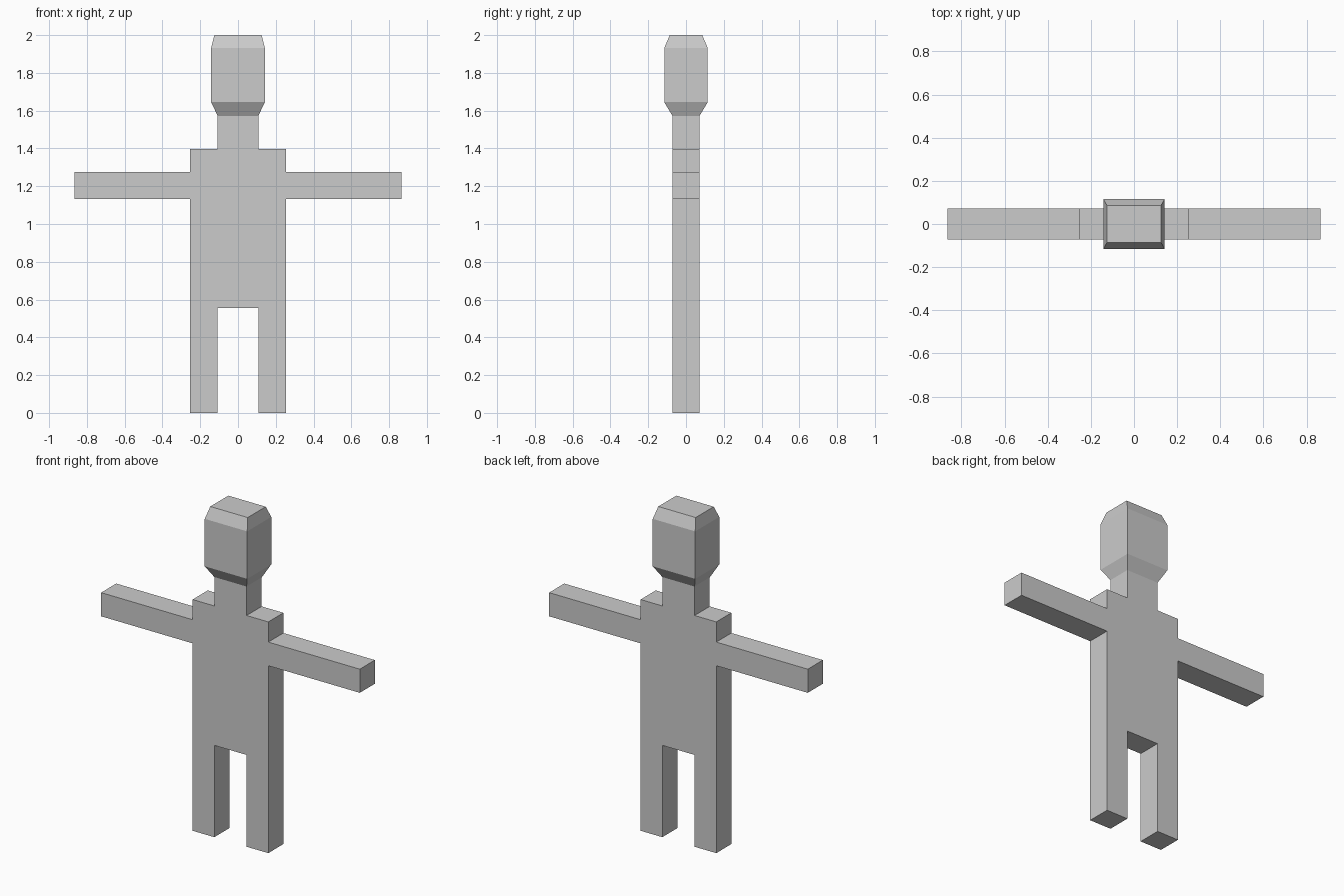
import bpy, bmesh

if "Cube" in bpy.data.objects:
    bpy.data.objects.remove(bpy.data.objects["Cube"])

DEPTH = 0.072          # half thickness of body and limbs
NECK = 0.108           # half width of neck, also inner leg position


def finish(bm, name):
    mesh = bpy.data.meshes.new(name)
    bm.to_mesh(mesh)
    bm.free()
    obj = bpy.data.objects.new(name, mesh)
    bpy.context.collection.objects.link(obj)
    return obj


# Body: right half of the front outline, crotch to neck, mirrored and extruded
half = [(NECK, 0.555), (NECK, 0), (0.253, 0), (0.253, 1.133), (0.865, 1.133),
        (0.865, 1.276), (0.253, 1.276), (0.253, 1.398), (NECK, 1.398), (NECK, 1.573)]
outline = half + [(-x, z) for x, z in reversed(half)]
bm = bmesh.new()
front = [bm.verts.new((x, -DEPTH, z)) for x, z in outline]
back = [bm.verts.new((x, DEPTH, z)) for x, z in outline]
bm.faces.new(front)
bm.faces.new(back[::-1])
n = len(outline)
for i in range(n):
    if i == len(half) - 1:      # neck stays open where the head sits on it
        continue
    j = (i + 1) % n
    bm.faces.new((front[i], back[i], back[j], front[j]))
finish(bm, "body")

# Head: rectangular rings (half width, half depth, height) with tapered ends
rings = [(NECK, DEPTH, 1.573), (0.142, 0.115, 1.645),
         (0.142, 0.115, 1.932), (0.125, 0.086, 2.0)]
bm = bmesh.new()
loops = [[bm.verts.new((sx * w, sy * d, z))
          for sx, sy in ((-1, -1), (1, -1), (1, 1), (-1, 1))]
         for w, d, z in rings]
for low, high in zip(loops, loops[1:]):
    for i in range(4):
        j = (i + 1) % 4
        bm.faces.new((low[i], low[j], high[j], high[i]))
bm.faces.new(loops[-1])
finish(bm, "head")
